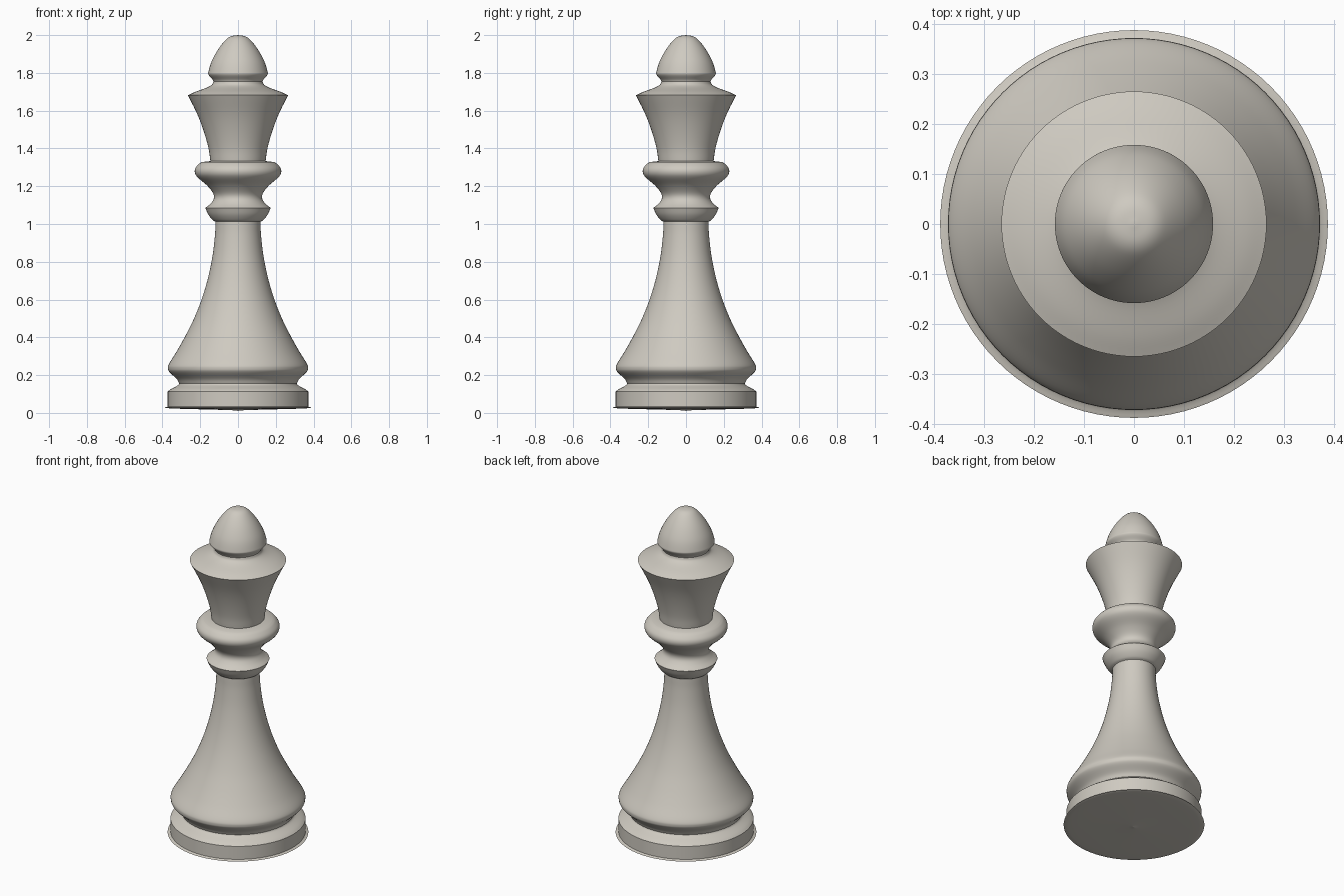
import bpy, bmesh, math
from mathutils import Vector

ivory = bpy.data.materials.new("warm_ivory_grey")
ivory.diffuse_color = (0.62, 0.59, 0.53, 1)
SIDES = 96


def smooth_run(pts, steps=5):
    """Catmull-Rom curve through (radius, height) points."""
    p = [Vector(q) for q in pts]
    p = [2 * p[0] - p[1]] + p + [2 * p[-1] - p[-2]]
    out = []
    for a, b, c, d in zip(p, p[1:], p[2:], p[3:]):
        for i in range(steps):
            t = i / steps
            out.append(0.5 * (2 * b + (c - a) * t + (2 * a - 5 * b + 4 * c - d) * t * t
                              + (3 * b - a - 3 * c + d) * t ** 3))
    return out + [p[-2]]


# Runs are smooth inside and meet at sharp edges
runs = [
    # underside, slightly pointed
    [(0, 0.005), (0.03, 0.014), (0.36, 0.024), (0.372, 0.034)],
    # base band
    [(0.372, 0.034), (0.372, 0.113)],
    # groove above the base
    [(0.372, 0.113), (0.355, 0.126), (0.32, 0.145), (0.311, 0.155)],
    # skirt and stem
    [(0.311, 0.155), (0.325, 0.18), (0.362, 0.215), (0.371, 0.235), (0.365, 0.26),
     (0.325, 0.325), (0.28, 0.405), (0.235, 0.495), (0.193, 0.6), (0.16, 0.71),
     (0.135, 0.83), (0.122, 0.94), (0.119, 1.012)],
    # lower ring
    [(0.119, 1.012), (0.135, 1.022), (0.157, 1.05), (0.173, 1.085)],
    # neck and collar
    [(0.173, 1.085), (0.145, 1.108), (0.128, 1.135), (0.133, 1.165), (0.165, 1.205),
     (0.212, 1.245), (0.228, 1.27), (0.226, 1.295), (0.207, 1.318), (0.19, 1.328)],
    [(0.19, 1.328), (0.146, 1.333)],
    # crown cup
    [(0.146, 1.333), (0.156, 1.40), (0.181, 1.49), (0.215, 1.58), (0.265, 1.682)],
    # crown top
    [(0.265, 1.682), (0.225, 1.70), (0.165, 1.722), (0.138, 1.738), (0.13, 1.755)],
    # finial
    [(0.13, 1.755), (0.136, 1.766), (0.156, 1.79), (0.156, 1.808), (0.14, 1.86),
     (0.108, 1.92), (0.07, 1.97), (0.04, 1.993), (0, 2.0)],
]

profile = []
for r in runs:
    seg = [Vector(q) for q in r] if len(r) == 2 else smooth_run(r)
    profile += seg if not profile else seg[1:]
profile[0].x = profile[-1].x = 0

# Lathe the profile
bm = bmesh.new()
verts = [bm.verts.new((max(p.x, 0), 0, p.y)) for p in profile]
edges = [bm.edges.new(e) for e in zip(verts, verts[1:])]
bmesh.ops.spin(bm, geom=verts + edges, cent=(0, 0, 0), axis=(0, 0, 1),
               angle=2 * math.pi, steps=SIDES)
bmesh.ops.remove_doubles(bm, verts=bm.verts, dist=0.0002)
bmesh.ops.recalc_face_normals(bm, faces=bm.faces)
mesh = bpy.data.meshes.new("chess_piece")
bm.to_mesh(mesh)
bm.free()
mesh.materials.append(ivory)
piece = bpy.data.objects.new("chess_piece", mesh)
bpy.context.collection.objects.link(piece)

# Smooth shading with crisp rims
bpy.context.view_layer.objects.active = piece
piece.select_set(True)
bpy.ops.object.shade_smooth_by_angle(angle=math.radians(35))
